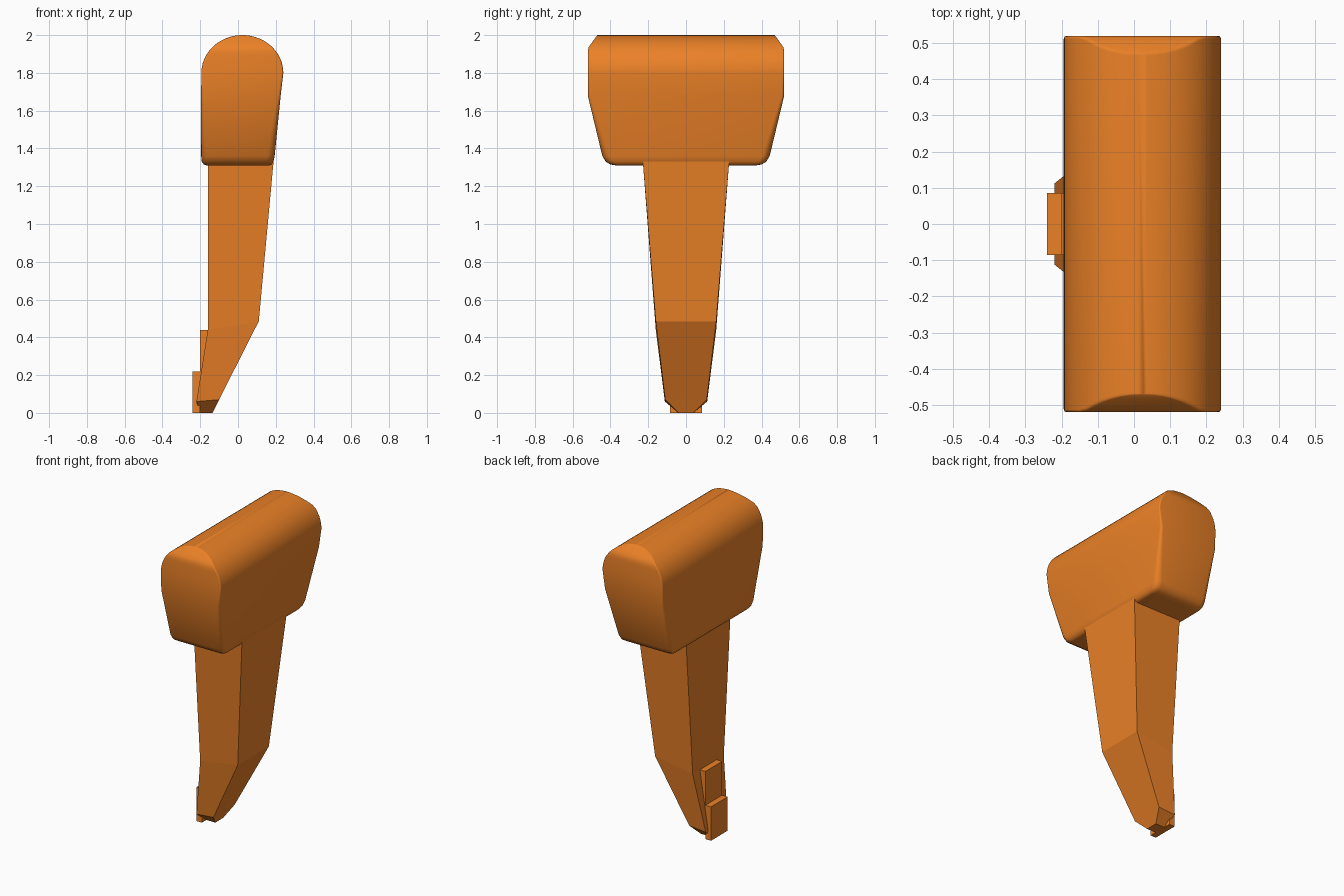
import bpy, bmesh
from math import sin, cos, pi, radians

if "Cube" in bpy.data.objects:
    bpy.data.objects.remove(bpy.data.objects["Cube"])

orange = bpy.data.materials.new("orange")
orange.diffuse_color = (0.83, 0.22, 0.02, 1)
orange.use_nodes = True
orange.node_tree.nodes["Principled BSDF"].inputs["Base Color"].default_value = orange.diffuse_color


def loft(name, rings, smooth=False):
    """Skin a stack of equal-length point rings and cap both ends."""
    bm = bmesh.new()
    loops = [[bm.verts.new(p) for p in ring] for ring in rings]
    n = len(loops[0])
    for a, b in zip(loops, loops[1:]):
        for i in range(n):
            j = (i + 1) % n
            bm.faces.new((a[i], a[j], b[j], b[i]))
    bm.faces.new(loops[0][::-1])
    bm.faces.new(loops[-1])
    bmesh.ops.remove_doubles(bm, verts=bm.verts, dist=1e-5)
    bmesh.ops.recalc_face_normals(bm, faces=bm.faces)
    mesh = bpy.data.meshes.new(name)
    bm.to_mesh(mesh)
    bm.free()
    mesh.materials.append(orange)
    ob = bpy.data.objects.new(name, mesh)
    bpy.context.collection.objects.link(ob)
    if smooth:
        bpy.ops.object.select_all(action='DESELECT')
        ob.select_set(True)
        bpy.context.view_layer.objects.active = ob
        bpy.ops.object.shade_smooth_by_angle(angle=radians(35))
    return ob


def rounded_ring(z, x0, x1, y, r, seg=4):
    """Rectangle with rounded corners at height z."""
    pts = []
    corners = [(x1 - r, y - r), (x0 + r, y - r), (x0 + r, r - y), (x1 - r, r - y)]
    for k, (cx, cy) in enumerate(corners):
        for s in range(seg + 1):
            a = (k + s / seg) * pi / 2
            pts.append((cx + r * cos(a), cy + r * sin(a), z))
    return pts


def quad_ring(x0, z0, y0, x1, z1, y1):
    """Four-sided section: left edge (x0, z0, half width y0), right edge likewise."""
    return [(x0, -y0, z0), (x1, -y1, z1), (x1, y1, z1), (x0, y0, z0)]


# head: rounded underside, flaring sides, half-round top with chamfered ends
head = [
    rounded_ring(1.31, -0.165, 0.165, 0.37, 0.02),
    rounded_ring(1.315, -0.181, 0.178, 0.40, 0.03),
    rounded_ring(1.33, -0.192, 0.188, 0.425, 0.04),
    rounded_ring(1.36, -0.195, 0.194, 0.443, 0.04),
    rounded_ring(1.68, -0.195, 0.226, 0.52, 0.015),
]
for i in range(13):
    t = radians(87) * i / 12
    z = 1.80 + 0.2 * sin(t)
    y = 0.52 - max(0, z - 1.93) * 0.05 / 0.07
    w = 0.217 * cos(t)
    head.append(rounded_ring(z, 0.023 - w, 0.023 + w, y, 0.008))
loft("head", head, smooth=True)

# handle: tapered shaft that bends into a chamfered tip
loft("handle", [
    quad_ring(-0.20, 0.0, 0.04, -0.135, 0.0, 0.04),
    quad_ring(-0.22, 0.06, 0.112, -0.10, 0.07, 0.11),
    quad_ring(-0.16, 0.44, 0.16, 0.11, 0.485, 0.16),
    quad_ring(-0.16, 1.35, 0.23, 0.19, 1.35, 0.23),
])

# two stepped plates on the back of the tip
for name, x0, x1, z0, z1 in (("upper_plate", -0.20, -0.155, 0.05, 0.44),
                             ("lower_plate", -0.24, -0.20, 0.0, 0.22)):
    loft(name, [quad_ring(x0, z, 0.086, x1, z, 0.086) for z in (z0, z1)])
